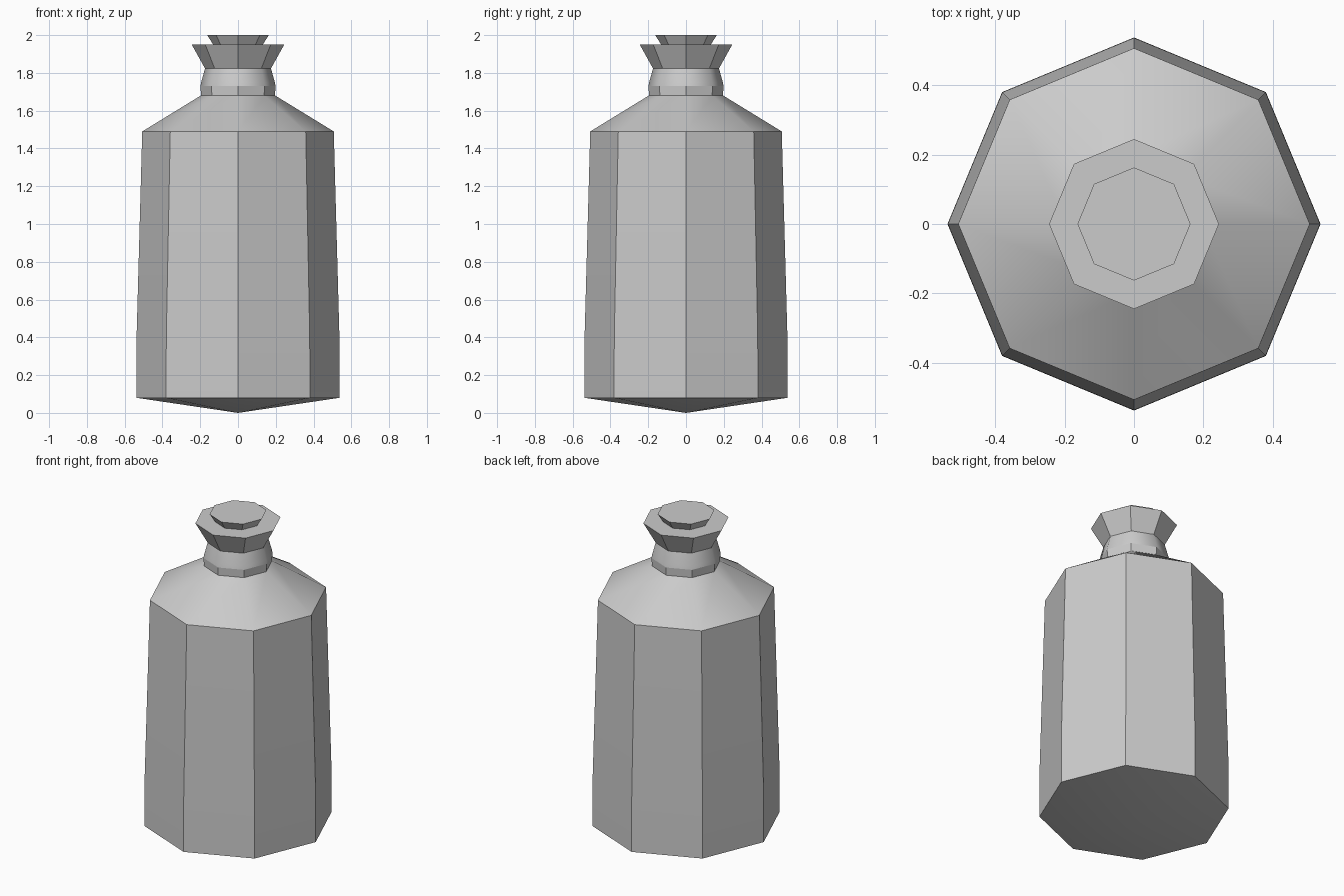
import bpy, bmesh, math

if "Cube" in bpy.data.objects:
    bpy.data.objects.remove(bpy.data.objects["Cube"])

SIDES = 8


def lathe(name, profile, all_smooth=False):
    """Octagonal solid from (radius, z) points; radius 0 makes an apex."""
    bm = bmesh.new()
    rings = []
    for r, z in profile:
        if r == 0:
            rings.append([bm.verts.new((0, 0, z))] * SIDES)
        else:
            rings.append([bm.verts.new((r * math.cos(math.tau * i / SIDES),
                                        r * math.sin(math.tau * i / SIDES), z))
                          for i in range(SIDES)])
    for low, high in zip(rings, rings[1:]):
        for i in range(SIDES):
            j = (i + 1) % SIDES
            corners = list(dict.fromkeys([low[i], low[j], high[j], high[i]]))
            bm.faces.new(corners)
    for ring in (rings[0], rings[-1]):
        if len(set(ring)) == SIDES:
            bm.faces.new(ring)
    bmesh.ops.recalc_face_normals(bm, faces=bm.faces)
    mesh = bpy.data.meshes.new(name)
    bm.to_mesh(mesh)
    bm.free()
    obj = bpy.data.objects.new(name, mesh)
    bpy.context.collection.objects.link(obj)
    bpy.ops.object.select_all(action='DESELECT')
    obj.select_set(True)
    bpy.context.view_layer.objects.active = obj
    # The neck band rounds over its octagon corners; the rest stays faceted
    limit = 50 if all_smooth else 30
    bpy.ops.object.shade_smooth_by_angle(angle=math.radians(limit))
    return obj


# Body with shallow pointed base, slightly tapered sides and sloped shoulder
lathe("bottle_body", [(0, 0), (0.538, 0.08), (0.537, 0.40),
                      (0.507, 1.49), (0.197, 1.68)])

# Straight collar at the base of the neck
lathe("neck_collar", [(0.195, 1.675), (0.199, 1.73)])

# Rounded neck above the collar
lathe("neck", [(0.199, 1.73), (0.195, 1.75), (0.173, 1.83)], True)

# Flared lip
lathe("lip", [(0.170, 1.815), (0.245, 1.95)])

# Stopper, tapering down into the lip
lathe("stopper", [(0.125, 1.94), (0.163, 2.0)])
